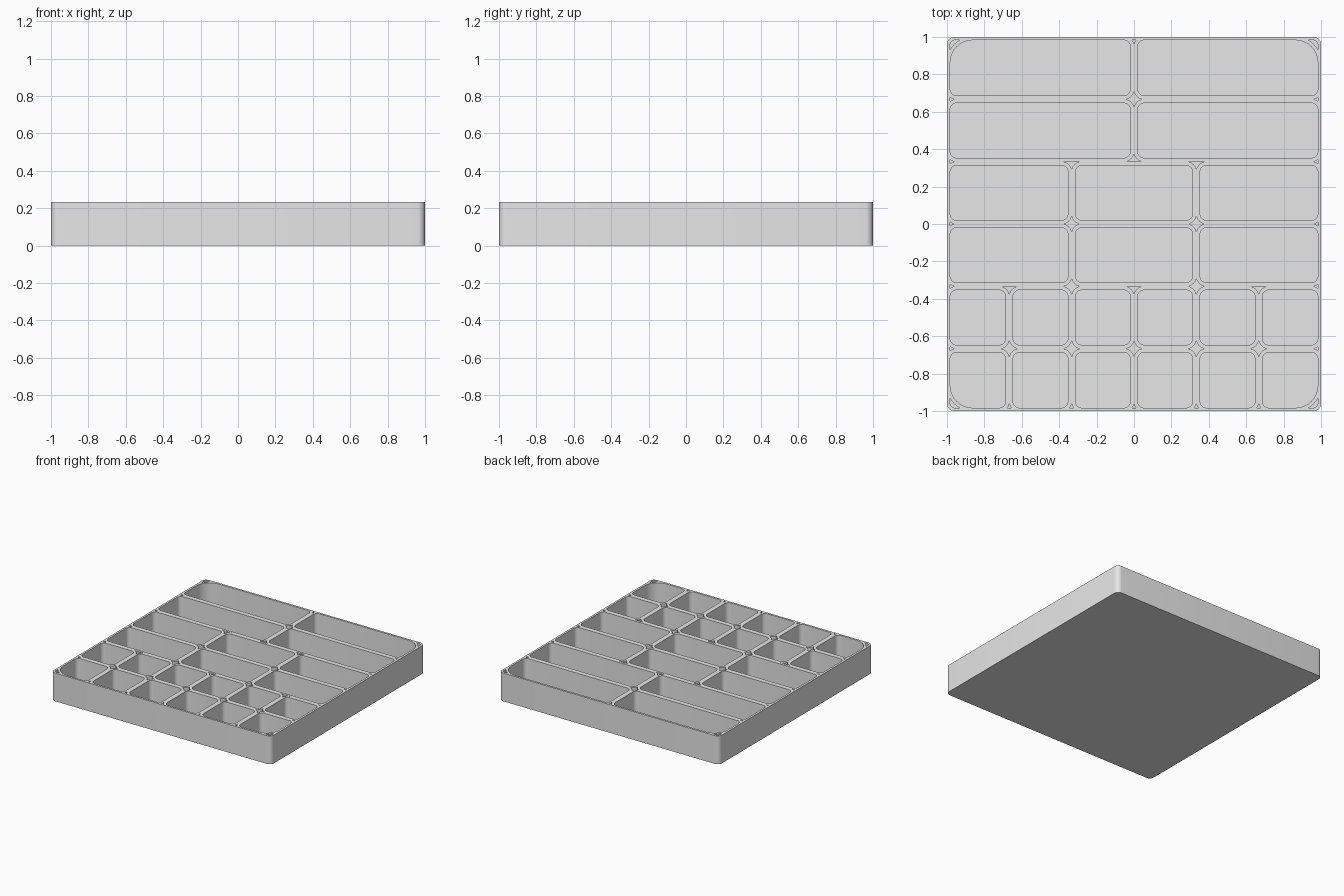
import bpy, bmesh
from math import sin, cos, acos, asin, atan2, sqrt, radians, pi
from mathutils import Matrix, Vector

cube = bpy.data.objects.get("Cube")
if cube:
    bpy.data.objects.remove(cube, do_unlink=True)

HEIGHT, FLOOR = 0.232, 0.02
ROWS = [2, 2, 3, 3, 6, 6]          # compartments per row, back to front
EDGE = 0.983                       # inner face of the outer shell
HALF = 0.02                        # half thickness of a divider
SMALL, LARGE, OUTER = 0.035, 0.12, 0.04   # corner radii
C = HALF + SMALL                   # corner centre to divider centre line
R = C + 0.0015                     # outer radius of a compartment wall
D = sqrt(R * R - C * C)


def arc(x, y, r, a0, a1, n=8):
    return [Vector((x + r * cos(a0 + (a1 - a0) * i / n),
                    y + r * sin(a0 + (a1 - a0) * i / n), 0)) for i in range(n + 1)]


def rounded_rect(x0, x1, y0, y1, radius):
    """radius(x, y) gives the fillet of each corner"""
    pts = []
    for k, (x, y, sx, sy) in enumerate([(x1, y1, 1, 1), (x0, y1, -1, 1),
                                        (x0, y0, -1, -1), (x1, y0, 1, -1)]):
        r = radius(x, y)
        pts += arc(x - sx * r, y - sy * r, r, k * pi / 2, (k + 1) * pi / 2)
    return pts


def turned(pts, k, x=0, y=0):
    m = Matrix.Translation((x, y, 0)) @ Matrix.Rotation(k * pi / 2, 4, 'Z')
    return [m @ p for p in pts]


def junction_hole(x, y, quadrants):
    """star or triangle left between rounded compartment walls"""
    b = atan2(D, C)
    pts = []
    for k in quadrants:
        pts += turned(arc(C, C, R, 1.5 * pi - b, pi + b), k, x, y)
    return pts


def edge_hole(k, offset):
    """teardrop where a divider meets the outer shell"""
    m = EDGE - SMALL
    up = arc(m, C, R, asin(D / R) - pi / 2, asin(SMALL / R) - pi / 2, 5)
    down = [Vector((p.x, -p.y, 0)) for p in reversed(up)]
    return turned([p + Vector((0, offset, 0)) for p in down + up], k)


def corner_hole(k):
    """sliver between the shell corner and a large-radius compartment"""
    c, rc, s = EDGE - LARGE, LARGE + 0.019, 0.025
    a = acos(LARGE / rc)
    return turned(arc(c, c, rc, a, pi / 2 - a)
                  + arc(EDGE - s, EDGE - s, s, pi / 2, 0), k)


def pocket_radius(x, y):
    return LARGE if abs(x) == EDGE and abs(y) == EDGE else SMALL


# Compartments
holes = []
for j, n in enumerate(ROWS):
    y1 = EDGE if j == 0 else 1 - j / 3 - HALF
    y0 = -EDGE if j == 5 else 1 - (j + 1) / 3 + HALF
    for i in range(n):
        x0 = -EDGE if i == 0 else -1 + 2 * i / n + HALF
        x1 = EDGE if i == n - 1 else -1 + 2 * (i + 1) / n - HALF
        holes.append(rounded_rect(x0, x1, y0, y1, pocket_radius))

# Gaps at divider crossings and T joints
for j in range(1, 6):
    y = 1 - j / 3
    for i in range(1, 6):
        above = i % (6 // ROWS[j - 1]) == 0
        below = i % (6 // ROWS[j]) == 0
        quadrants = [0, 1] * above + [2, 3] * below
        if quadrants:
            holes.append(junction_hole(-1 + i / 3, y, quadrants))
    holes += [edge_hole(0, y), edge_hole(2, y)]

# Gaps along the back, the front and in the corners
holes.append(edge_hole(1, 0))
holes += [edge_hole(3, -1 + i / 3) for i in range(1, 6)]
holes += [corner_hole(k) for k in range(4)]

# One closed solid: rim, walls, compartment floors and underside
bm = bmesh.new()


def add_loop(pts, z_end):
    clean = [p for i, p in enumerate(pts) if (p - pts[i - 1]).length > 1e-5]
    top = [bm.verts.new((p.x, p.y, HEIGHT)) for p in clean]
    low = [bm.verts.new((p.x, p.y, z_end)) for p in clean]
    for i in range(len(top)):
        bm.faces.new((top[i - 1], top[i], low[i], low[i - 1]))
    bm.faces.new(low)
    return [bm.edges.get((top[i - 1], top[i])) for i in range(len(top))]


rim = add_loop(rounded_rect(-1, 1, -1, 1, lambda x, y: OUTER), 0)
for h in holes:
    rim += add_loop(h, FLOOR)
bmesh.ops.triangle_fill(bm, edges=rim, use_beauty=True, normal=(0, 0, 1))
bmesh.ops.recalc_face_normals(bm, faces=bm.faces)
mesh = bpy.data.meshes.new("compartment_tray")
bm.to_mesh(mesh)
bm.free()

tray = bpy.data.objects.new("compartment_tray", mesh)
bpy.context.collection.objects.link(tray)

# Plain grey plastic
grey = bpy.data.materials.new("light_grey")
grey.use_nodes = True
grey.diffuse_color = (0.8, 0.8, 0.8, 1)
grey.node_tree.nodes["Principled BSDF"].inputs["Base Color"].default_value = (0.8, 0.8, 0.8, 1)
mesh.materials.append(grey)

bpy.ops.object.select_all(action='DESELECT')
tray.select_set(True)
bpy.context.view_layer.objects.active = tray
bpy.ops.object.shade_smooth_by_angle(angle=radians(30))
